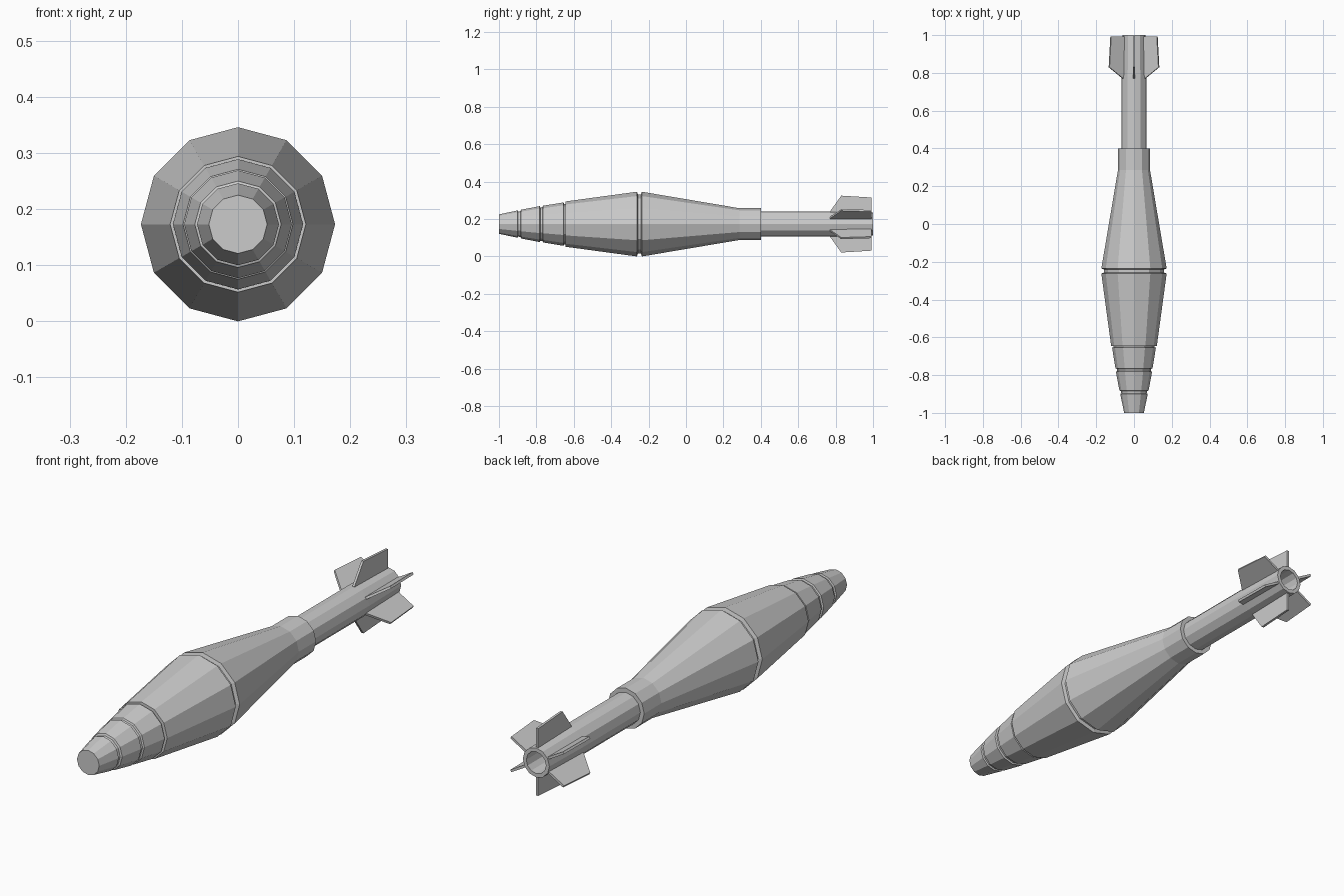
import bpy, bmesh, math

if "Cube" in bpy.data.objects:
    bpy.data.objects.remove(bpy.data.objects["Cube"])

AXIS_Z = 0.173   # height of the long axis
SIDES = 12


def make_object(name, bm):
    bmesh.ops.recalc_face_normals(bm, faces=bm.faces[:])
    mesh = bpy.data.meshes.new(name)
    bm.to_mesh(mesh)
    bm.free()
    obj = bpy.data.objects.new(name, mesh)
    obj.location.z = AXIS_Z
    bpy.context.collection.objects.link(obj)
    return obj


def lathe(name, profile):
    """Spin (y, radius) points around the y axis and cap both ends."""
    bm = bmesh.new()
    rings = []
    for y, r in profile:
        rings.append([bm.verts.new((r * math.cos(2 * math.pi * i / SIDES), y,
                                    r * math.sin(2 * math.pi * i / SIDES)))
                      for i in range(SIDES)])
    for a, b in zip(rings, rings[1:]):
        for i in range(SIDES):
            j = (i + 1) % SIDES
            bm.faces.new((a[i], a[j], b[j], b[i]))
    bm.faces.new(rings[0])
    bm.faces.new(rings[-1])
    return make_object(name, bm)


# Stepped nose fuse with shallow grooves
lathe("nose_fuse", [
    (-1.0, 0.052), (-0.9, 0.073), (-0.897, 0.067), (-0.885, 0.069),
    (-0.882, 0.077), (-0.782, 0.096), (-0.779, 0.089), (-0.767, 0.091),
    (-0.764, 0.098), (-0.655, 0.116), (-0.652, 0.108), (-0.644, 0.108)])

# Main body with the groove at its widest point and the rear collar
lathe("body", [
    (-0.645, 0.121), (-0.262, 0.173), (-0.257, 0.158), (-0.241, 0.158),
    (-0.236, 0.173), (0.285, 0.085), (0.4, 0.085), (0.4, 0.06)])

# Hollow tail tube, open at the back
lathe("tail_tube", [
    (0.38, 0.067), (0.78, 0.067), (1.0, 0.062), (1.0, 0.046), (0.6, 0.046)])

# Six tail fins
outline = [(0.77, 0.055), (0.77, 0.068), (0.83, 0.152), (0.993, 0.142), (0.993, 0.055)]
half = 0.005
bm = bmesh.new()
for k in range(6):
    a = math.radians(30 + 60 * k)
    c, s = math.cos(a), math.sin(a)
    left, right = ([bm.verts.new((r * c - t * s, y, r * s + t * c)) for y, r in outline]
                   for t in (-half, half))
    bm.faces.new(left)
    bm.faces.new(right[::-1])
    for i in range(len(outline)):
        j = (i + 1) % len(outline)
        bm.faces.new((left[j], left[i], right[i], right[j]))
make_object("tail_fins", bm)
